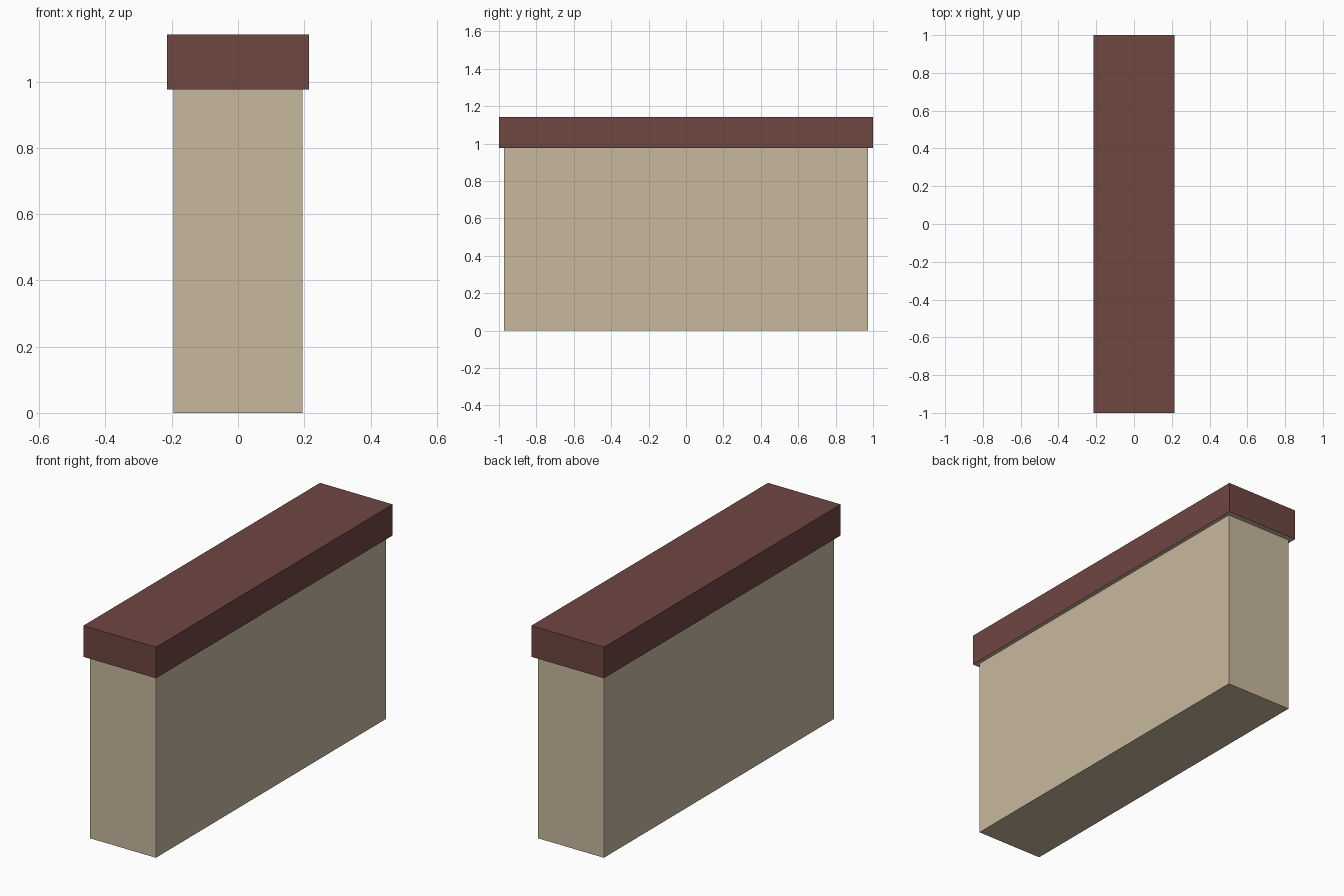
import bpy

if "Cube" in bpy.data.objects:
    bpy.data.objects.remove(bpy.data.objects["Cube"])


def material(name, rgb):
    m = bpy.data.materials.new(name)
    m.diffuse_color = (*rgb, 1)
    m.use_nodes = True
    m.node_tree.nodes["Principled BSDF"].inputs["Base Color"].default_value = m.diffuse_color
    return m


stone = material("tan_stone", (0.578, 0.485, 0.342))
brick = material("dark_red", (0.160, 0.061, 0.053))


def box(name, size_x, size_y, z0, z1, mats):
    bpy.ops.mesh.primitive_cube_add(size=1, location=(0, 0, (z0 + z1) / 2))
    ob = bpy.context.object
    ob.name = name
    ob.scale = (size_x, size_y, z1 - z0)
    bpy.ops.object.transform_apply(location=True, rotation=False, scale=True)
    for m in mats:
        ob.data.materials.append(m)
    return ob


# Wall body
box("wall_body", 0.39, 1.944, 0, 0.976, [stone])

# Overhanging coping, its underside in the wall colour
cap = box("wall_coping", 0.43, 2.0, 0.976, 1.142, [brick, stone])
for f in cap.data.polygons:
    f.material_index = 1 if f.normal.z < -0.5 else 0
